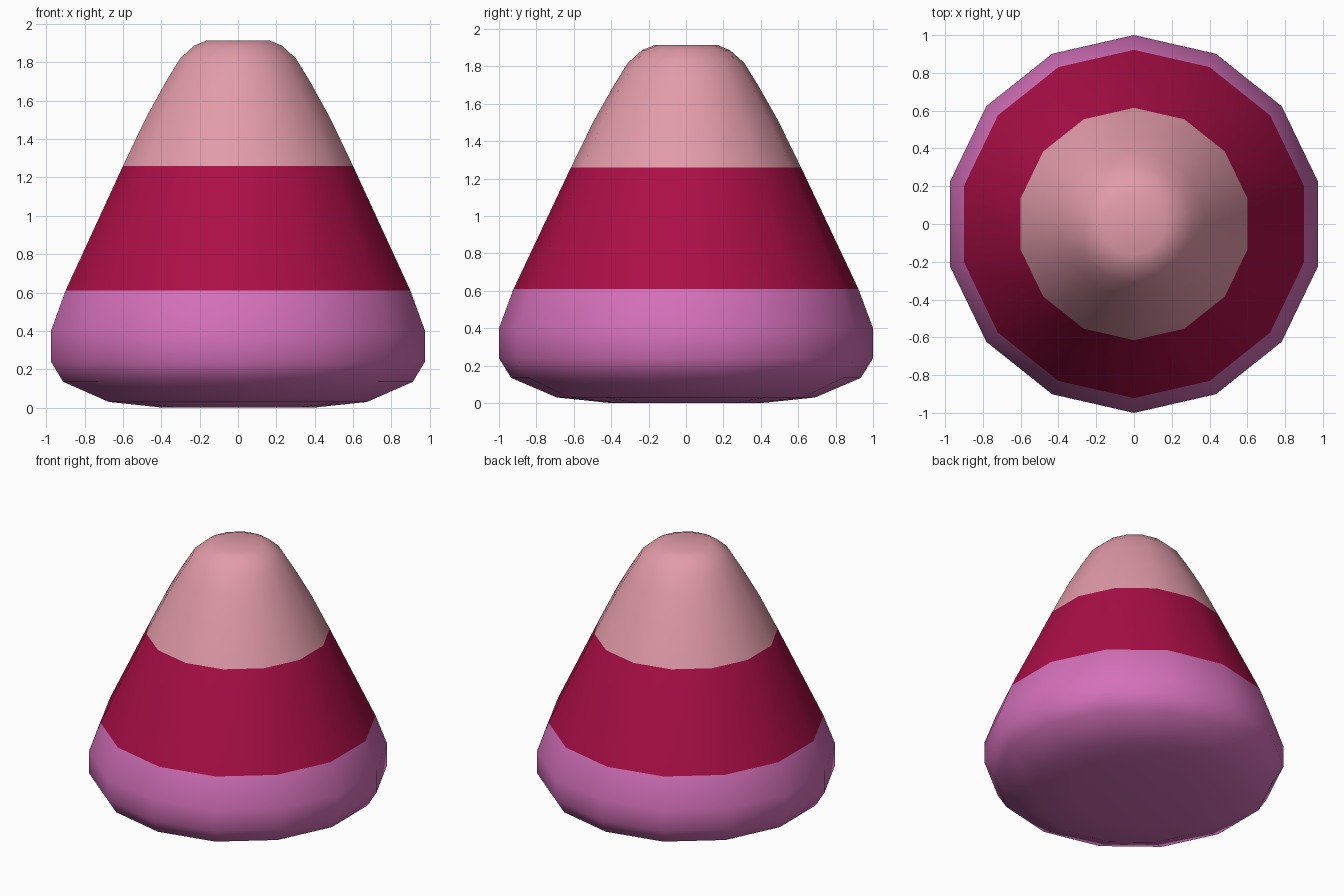
import bpy, bmesh, math

if "Cube" in bpy.data.objects:
    bpy.data.objects.remove(bpy.data.objects["Cube"])

SIDES = 14

def material(name, rgb):
    m = bpy.data.materials.new(name)
    m.diffuse_color = (*rgb, 1)
    m.use_nodes = True
    m.node_tree.nodes["Principled BSDF"].inputs["Base Color"].default_value = m.diffuse_color
    return m

mats = [material("orchid pink", (0.66, 0.162, 0.49)),
        material("crimson", (0.41, 0.0045, 0.063)),
        material("pale pink", (0.76, 0.33, 0.40))]

# Profile of the rounded cone: (radius, height)
profile = [(0.40, 0.0), (0.69, 0.03), (0.935, 0.135), (1.0, 0.24), (1.0, 0.40),
           (0.922, 0.61), (0.615, 1.26), (0.49, 1.515), (0.385, 1.70),
           (0.31, 1.82), (0.235, 1.887), (0.165, 1.915)]

bm = bmesh.new()
rings = []
for r, z in profile:
    rings.append([bm.verts.new((r * math.sin(2 * math.pi * i / SIDES),
                                -r * math.cos(2 * math.pi * i / SIDES), z))
                  for i in range(SIDES)])
for a, b in zip(rings, rings[1:]):
    for i in range(SIDES):
        j = (i + 1) % SIDES
        bm.faces.new((a[i], a[j], b[j], b[i]))
bm.faces.new(rings[0][::-1])
bm.faces.new(rings[-1])

# Three colour bands by height
for f in bm.faces:
    f.smooth = True
    z = f.calc_center_median().z
    f.material_index = 0 if z < 0.61 else 1 if z < 1.26 else 2

mesh = bpy.data.meshes.new("candy_cone")
bm.to_mesh(mesh)
bm.free()
for m in mats:
    mesh.materials.append(m)
bpy.context.collection.objects.link(bpy.data.objects.new("candy_cone", mesh))
